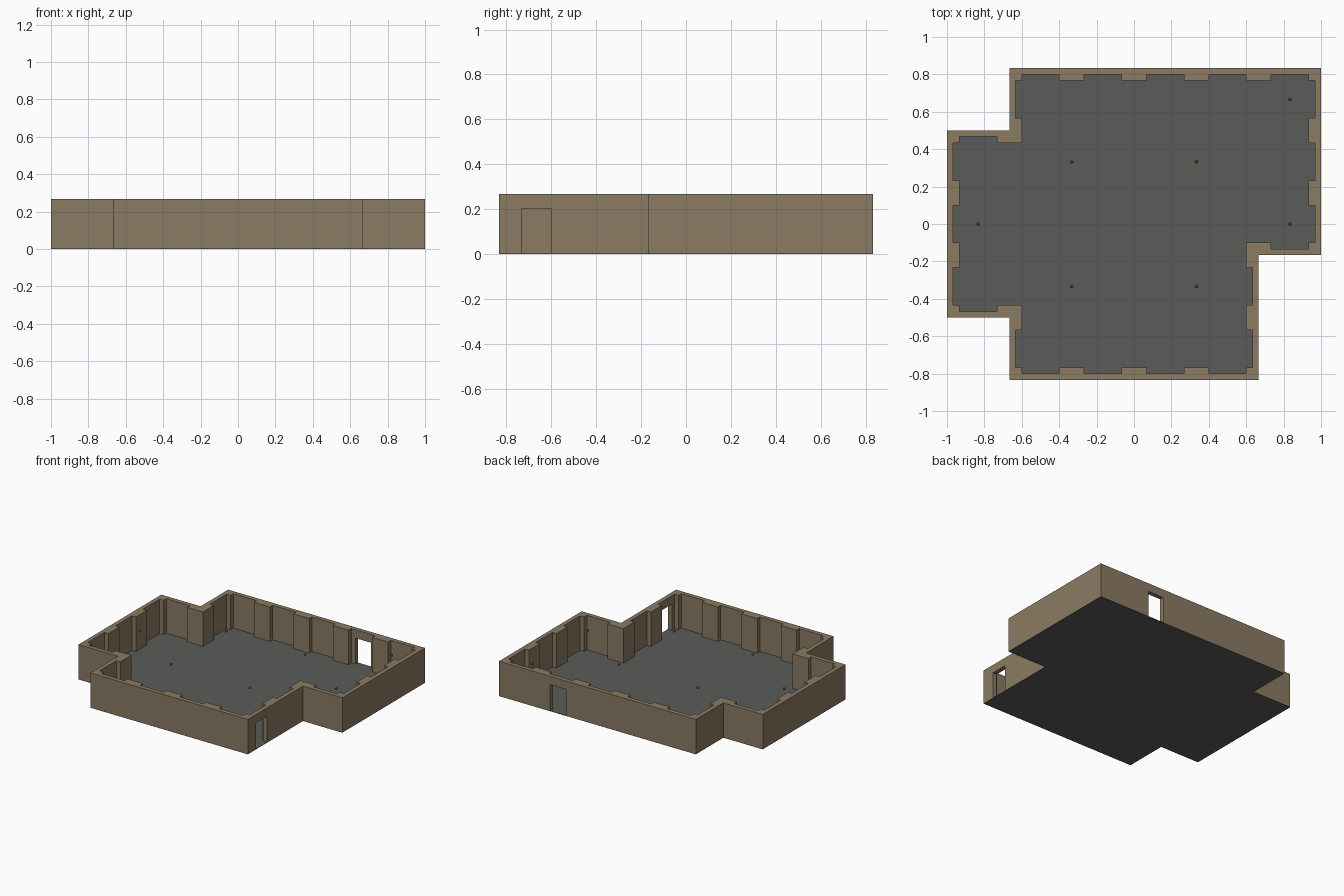
import bpy, bmesh
from mathutils import Matrix

if "Cube" in bpy.data.objects:
    bpy.data.objects.remove(bpy.data.objects["Cube"])

T = 1 / 3            # floor tile size
C = T / 10           # wall cell size (wall thickness)
Z0, ZD, Z1 = 0.002, 0.203, 0.267   # wall base, door head, wall top


def material(name, rgb):
    m = bpy.data.materials.new(name)
    m.diffuse_color = (*rgb, 1)
    m.use_nodes = True
    m.node_tree.nodes["Principled BSDF"].inputs["Base Color"].default_value = m.diffuse_color
    return m


def finish(bm, name, mat):
    me = bpy.data.meshes.new(name)
    bm.to_mesh(me)
    bm.free()
    me.materials.append(mat)
    ob = bpy.data.objects.new(name, me)
    bpy.context.collection.objects.link(ob)
    return ob


stone = material("tan stone", (0.258, 0.198, 0.125))
slate = material("grey floor", (0.102, 0.107, 0.102))
amber = material("brown lamp", (0.30, 0.14, 0.05))


# Room plan: 6 x 5 tiles with three corners left out
def is_room(i, j):
    if not (0 <= i < 6 and 0 <= j < 5):
        return False
    return not ((i == 0 and j in (0, 4)) or (i == 5 and j in (0, 1)))


# A cell is wall if on a tile's outer edge, or in a post beside an outer grid corner
def is_wall(cx, cy):
    i, j, u, v = cx // 10, cy // 10, cx % 10, cy % 10
    if not is_room(i, j):
        return False
    if (u == 0 and not is_room(i - 1, j)) or (u == 9 and not is_room(i + 1, j)):
        return True
    if (v == 0 and not is_room(i, j - 1)) or (v == 9 and not is_room(i, j + 1)):
        return True
    if (u < 2 or u > 7) and (v < 2 or v > 7):
        di, dj = (-1 if u < 2 else 1), (-1 if v < 2 else 1)
        return not (is_room(i + di, j) and is_room(i, j + dj) and is_room(i + di, j + dj))
    return False


# Doorways: back wall of tile (4,4), right wall of tile (4,0)
def is_door(cx, cy):
    return (43 <= cx <= 46 and cy == 49) or (cx == 49 and 3 <= cy <= 6)


def solid(cx, cy, k):
    if k not in (0, 1) or not is_wall(cx, cy):
        return False
    return k == 1 or not is_door(cx, cy)


def plate_solid(cx, cy, k):
    return k == 0 and is_room(cx // 10, cy // 10)


# Skin of a cell layout, merged into large flat faces
def skin(test, levels, name, mat):
    bm = bmesh.new()
    for cx in range(60):
        for cy in range(50):
            for k in range(len(levels) - 1):
                if not test(cx, cy, k):
                    continue
                lo = (cx * C - 1, cy * C - 2.5 * T, levels[k])
                hi = ((cx + 1) * C - 1, (cy + 1) * C - 2.5 * T, levels[k + 1])
                for ax in range(3):
                    for s in (-1, 1):
                        n = [cx, cy, k]
                        n[ax] += s
                        if test(*n):
                            continue
                        b, c = (ax + 1) % 3, (ax + 2) % 3
                        ring = [(0, 0), (1, 0), (1, 1), (0, 1)][::s]
                        vs = []
                        for p, q in ring:
                            co = [0, 0, 0]
                            co[ax] = hi[ax] if s > 0 else lo[ax]
                            co[b] = hi[b] if p else lo[b]
                            co[c] = hi[c] if q else lo[c]
                            vs.append(bm.verts.new(co))
                        bm.faces.new(vs)
    bmesh.ops.remove_doubles(bm, verts=bm.verts, dist=1e-4)
    bmesh.ops.dissolve_limit(bm, angle_limit=0.02, verts=bm.verts, edges=bm.edges)
    return finish(bm, name, mat)


skin(solid, [Z0, ZD, Z1], "room_walls", stone)
skin(plate_solid, [0.0, 0.003], "floor", slate)

# Small lamps hanging in the air
lamps = [(-T, T), (T, T), (-T, -T), (T, -T), (-2.5 * T, 0), (2.5 * T, 0), (2.5 * T, 2 * T)]
for n, (x, y) in enumerate(lamps, 1):
    bm = bmesh.new()
    bmesh.ops.create_icosphere(bm, subdivisions=1, radius=0.011,
                               matrix=Matrix.Translation((x, y, 0.23)))
    finish(bm, f"lamp_{n}", amber)
